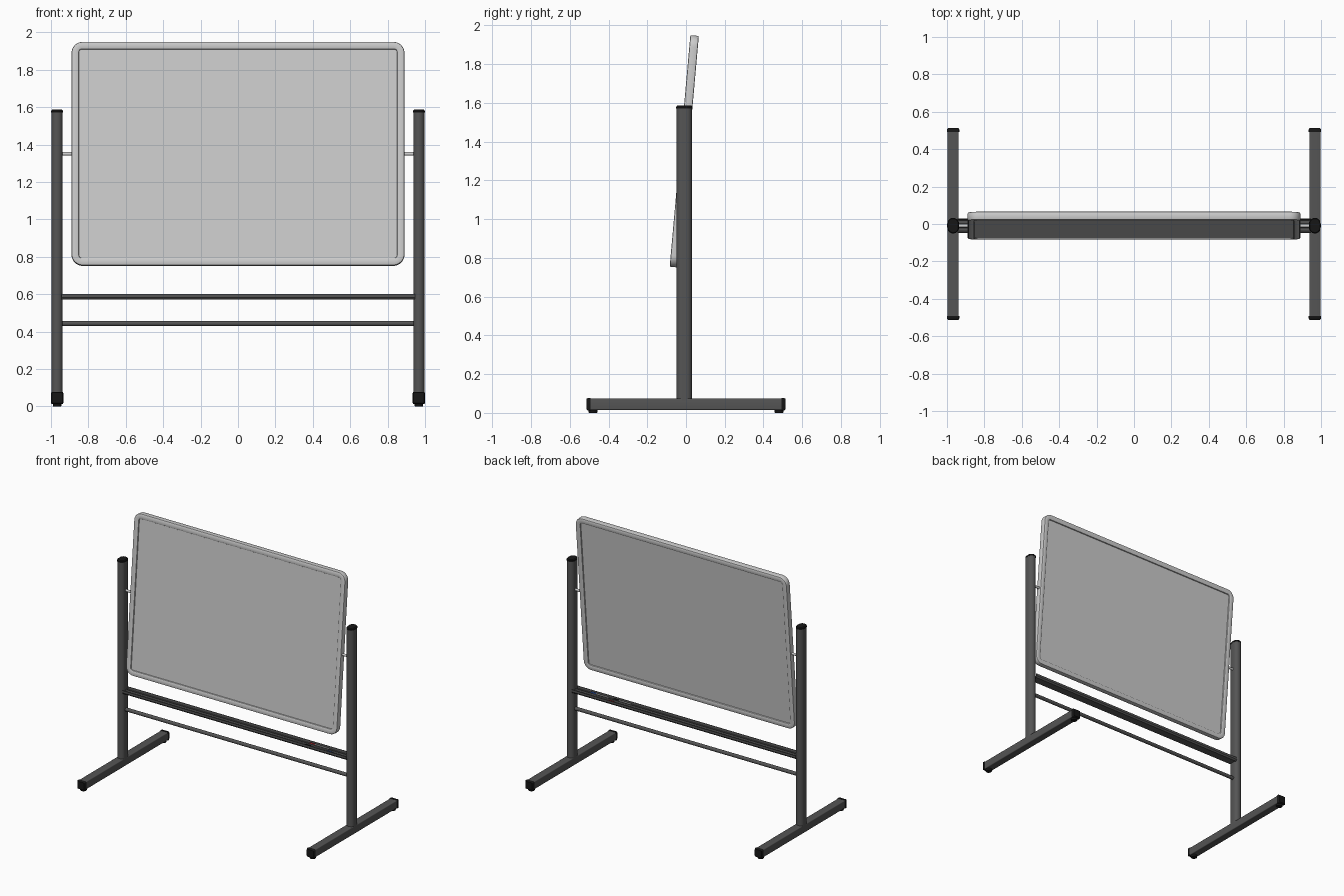
import bpy, bmesh, math
from mathutils import Matrix, Vector

if "Cube" in bpy.data.objects:
    bpy.data.objects.remove(bpy.data.objects["Cube"])

YC = -0.009           # depth centre of posts, tray and board
TILT = math.radians(-5.1)


def material(name, rgb):
    m = bpy.data.materials.new(name)
    m.diffuse_color = (*rgb, 1)
    m.use_nodes = True
    m.node_tree.nodes["Principled BSDF"].inputs["Base Color"].default_value = m.diffuse_color
    return m


DARK = material("dark_grey", (0.09, 0.09, 0.09))
BLACK = material("black", (0.008, 0.008, 0.008))
RED = material("red", (0.6, 0.03, 0.04))
BLUE = material("blue", (0.03, 0.12, 0.6))


def finish(name, bm, mat=None, matrix=None):
    bmesh.ops.recalc_face_normals(bm, faces=bm.faces)
    if matrix:
        bm.transform(matrix)
    me = bpy.data.meshes.new(name)
    bm.to_mesh(me)
    bm.free()
    ob = bpy.data.objects.new(name, me)
    bpy.context.collection.objects.link(ob)
    if mat:
        me.materials.append(mat)
    bpy.ops.object.select_all(action='DESELECT')
    ob.select_set(True)
    bpy.context.view_layer.objects.active = ob
    bpy.ops.object.shade_smooth_by_angle(angle=math.radians(35))
    return ob


def loft(name, loops, mat=None, matrix=None, closed=False):
    """Skin matching loops of points; cap the ends, or join last to first."""
    bm = bmesh.new()
    rings = [[bm.verts.new(p) for p in loop] for loop in loops]
    n = len(rings[0])
    pairs = list(zip(rings, rings[1:])) + ([(rings[-1], rings[0])] if closed else [])
    for a, b in pairs:
        for i in range(n):
            j = (i + 1) % n
            bm.faces.new((a[i], a[j], b[j], b[i]))
    if not closed:
        bm.faces.new(rings[0])
        bm.faces.new(rings[-1])
    return finish(name, bm, mat, matrix)


def round_rect(w, h, r, seg=8):
    pts = []
    for k, (sx, sy) in enumerate([(1, 1), (-1, 1), (-1, -1), (1, -1)]):
        for i in range(seg + 1):
            a = math.pi / 2 * (k + i / seg)
            pts.append((sx * (w / 2 - r) + r * math.cos(a),
                        sy * (h / 2 - r) + r * math.sin(a)))
    return pts


def rod(name, x0, x1, y, z, r, mat=None, seg=24):
    ring = [(r * math.cos(2 * math.pi * i / seg), r * math.sin(2 * math.pi * i / seg))
            for i in range(seg)]
    return loft(name, [[(x, y + a, z + b) for a, b in ring] for x in (x0, x1)], mat)


def upright(name, x, y, sections, mat):
    """Stack of rounded sections (z, width, depth, radius)."""
    return loft(name, [[(x + a, y + b, z) for a, b in round_rect(w, d, r)]
                       for z, w, d, r in sections], mat)


def beam(name, x, zc, sections, mat):
    """Rounded-square bar along y from sections (y, width, height, radius)."""
    return loft(name, [[(x + a, y, zc + b) for a, b in round_rect(w, h, r, 4)]
                       for y, w, h, r in sections], mat)


# stand sides
for side, s in (("left", -1), ("right", 1)):
    x = 0.967 * s
    upright(side + "_post", x, YC, [(0.065, .06, .08, .0295), (1.572, .06, .08, .0295)], DARK)
    upright(side + "_post_cap", x, YC, [(1.57, .063, .083, .031), (1.58, .063, .083, .031),
                                        (1.586, .053, .073, .026)], BLACK)
    beam(side + "_foot", x, 0.045, [(-.495, .06, .06, .006), (.495, .06, .06, .006)], DARK)
    for end, e in (("front", -1), ("back", 1)):
        beam(f"{side}_{end}_foot_cap", x, 0.045,
             [(.492 * e, .066, .066, .007), (.505 * e, .066, .066, .007),
              (.513 * e, .056, .056, .005)], BLACK)
        upright(f"{side}_{end}_glide", x, 0.48 * e,
                [(0, .042, .042, .0205), (0.003, .046, .046, .0225),
                 (0.016, .046, .046, .0225)], BLACK)
    # pivot between post and board
    rod(side + "_pivot", 0.87 * s, 0.945 * s, YC, 1.35, 0.009)

# board, built upright around its centre and then tilted
tilt = Matrix.Translation((0, YC, 1.35)) @ Matrix.Rotation(TILT, 4, 'X')
W, H = 1.78, 1.2
half = [(0, .016), (.002, .020), (.006, .022), (.034, .022), (.038, .020), (.04, .016)]
section = half + [(i, -y) for i, y in reversed(half)]
loft("board_frame",
     [[(a, y, b) for a, b in round_rect(W - 2 * i, H - 2 * i, .06 - 1.1 * i)]
      for i, y in section], None, tilt, closed=True)
loft("board_panel", [[(a, y, b) for a, b in round_rect(W - .07, H - .07, .015)]
                     for y in (-.013, .013)], None, tilt)

# two-channel pen tray and lower rail
side_profile = [(.039, .583), (.039, .600), (.035, .600), (.033, .584), (.028, .579),
                (.012, .579), (.006, .584), (.004, .596)]
profile = ([(y, z) for y, z in side_profile] + [(-y, z) for y, z in reversed(side_profile)]
           + [(-.030, .572), (.030, .572)])
loft("pen_tray", [[(x, YC + y, z) for y, z in profile] for x in (-.945, .945)], DARK)
rod("lower_rail", -.945, .945, YC, 0.443, 0.0135, DARK)

# markers lying in the channels
for name, x0, x1, y, mat in (("blue_marker", .67, .82, -.020, BLUE),
                             ("black_marker", .48, .63, -.020, BLACK),
                             ("red_marker", .76, .60, .020, RED)):
    d = 1 if x1 > x0 else -1
    rod(name + "_body", x0, x1 - .04 * d, YC + y, 0.5865, 0.0075, None, 16)
    rod(name + "_cap", x1 - .045 * d, x1, YC + y, 0.5868, 0.0082, mat, 16)
